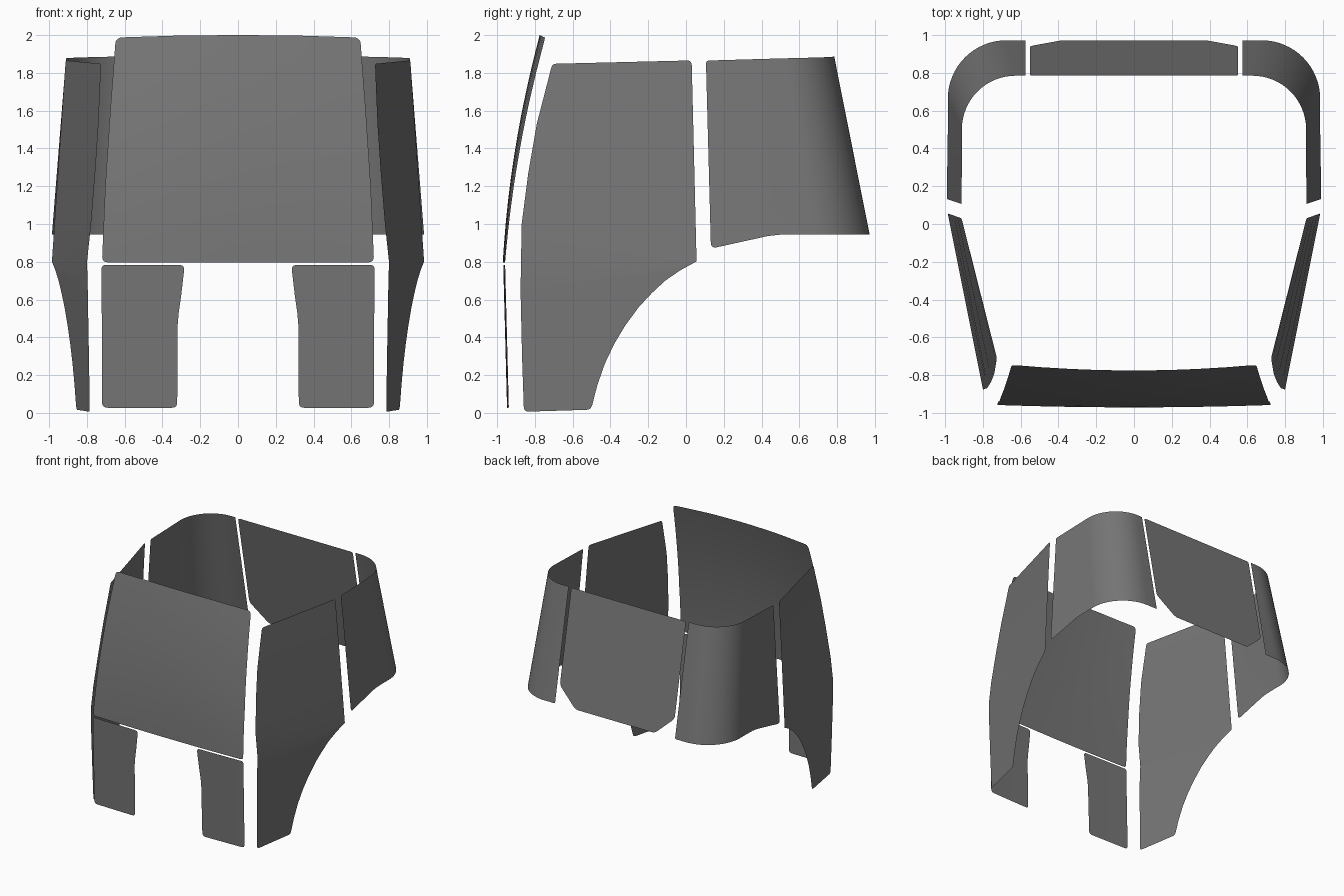
import bpy, bmesh, math
from mathutils import Vector

if "Cube" in bpy.data.objects:
    bpy.data.objects.remove(bpy.data.objects["Cube"])

# Dark tinted glass
glass = bpy.data.materials.new("dark_glass")
glass.diffuse_color = (0.18, 0.18, 0.18, 1)
glass.use_nodes = True
glass.node_tree.nodes["Principled BSDF"].inputs["Base Color"].default_value = glass.diffuse_color


def rounded(points):
    """Outline of (u, v, radius) points -> 2D points with rounded corners."""
    out = []
    n = len(points)
    for i, (u, v, r) in enumerate(points):
        p = Vector((u, v))
        if r == 0:
            out.append(p)
            continue
        a = p + (Vector(points[i - 1][:2]) - p).normalized() * r
        b = p + (Vector(points[(i + 1) % n][:2]) - p).normalized() * r
        for k in range(6):
            t = k / 5
            out.append(a * (1 - t) ** 2 + p * 2 * t * (1 - t) + b * t * t)
    return out


def pane(name, outline, place, u_cuts=(), v_cuts=(), side=1):
    """Flat outline, sliced where it bends, then bent into 3D by place(u, v)."""
    bm = bmesh.new()
    bm.faces.new([bm.verts.new((p.x, p.y, 0)) for p in rounded(outline)])
    for axis, cuts in (((1, 0, 0), u_cuts), ((0, 1, 0), v_cuts)):
        for c in cuts:
            bmesh.ops.bisect_plane(bm, geom=bm.verts[:] + bm.edges[:] + bm.faces[:],
                                   plane_co=Vector(axis) * c, plane_no=axis, dist=1e-5)
    for v in bm.verts:
        x, y, z = place(v.co.x, v.co.y)
        v.co = (x * side, y, z)
    bm.normal_update()
    # face the glass outwards
    if sum(f.normal.x * f.calc_center_median().x + f.normal.y * f.calc_center_median().y
           for f in bm.faces) < 0:
        bmesh.ops.reverse_faces(bm, faces=bm.faces[:])
    for f in bm.faces:
        f.smooth = True
    mesh = bpy.data.meshes.new(name)
    bm.to_mesh(mesh)
    bm.free()
    mesh.materials.append(glass)
    obj = bpy.data.objects.new(name, mesh)
    bpy.context.collection.objects.link(obj)
    return obj


def steps(a, b, n):
    return [a + (b - a) * (i + 0.5) / n for i in range(n)]


# Windshield: leans back and bows forward in the middle
def windshield(x, z):
    d = z - 0.8
    y = -0.97 + 0.0575 * d + 0.0875 * d * d + (x / 0.7) ** 2 * (0.012 + 0.023 * d)
    return x, y, z


pane("windshield",
     [(-0.72, 0.797, 0.03), (0.72, 0.797, 0.03), (0.703, 1.2, 0), (0.675, 1.62, 0),
      (0.647, 1.987, 0.035), (0.3, 1.998, 0), (0, 2.0, 0), (-0.3, 1.998, 0),
      (-0.647, 1.987, 0.035), (-0.675, 1.62, 0), (-0.703, 1.2, 0)],
     windshield, steps(-0.7, 0.7, 10), steps(0.83, 1.97, 10))


# Lower front panes
def lower(x, z):
    return x, -0.97 + 0.026 * (0.8 - z) + (x / 0.72) ** 2 * 0.012, z


# Side panes: tilted inwards to the front, and to the top above the widest line
def side_glass(y, z):
    d = max(0, z - 0.8)
    f = 0.956 + 0.0225 * min(z, 0.8) - 0.065 * d
    return f + y * (0.2 + 0.052 * d), y, z


# Rear corner panes: lofted between a lower and an upper rounded path
S1, S2, S3 = 0.5, 0.95, 1.08


def corner_path(s, x0, y0, y1, r):
    if s < S1:
        return Vector((x0, y0 + (y1 - r - y0) * s / S1))
    if s <= S2:
        a = (s - S1) / (S2 - S1) * math.pi / 2
        return Vector((x0 - r + r * math.cos(a), y1 - r + r * math.sin(a)))
    t = (s - S2) / (S3 - S2)
    return Vector((x0 - r + (0.575 - x0 + r) * t, y1))


def rear_corner(s, z):
    t = (z - 0.945) / 0.94
    low = corner_path(s, 0.985, 0.13, 0.972, 0.31)
    top = corner_path(s, 0.91, 0.105, 0.785, 0.285)
    p = low.lerp(top, t)
    return p.x, p.y, z


for tag, side in (("right", 1), ("left", -1)):
    pane("lower_front_pane_" + tag,
         [(0.322, 0.027, 0.03), (0.72, 0.027, 0.03), (0.722, 0.783, 0.02), (0.282, 0.783, 0.03),
          (0.301, 0.62, 0), (0.314, 0.53, 0), (0.319, 0.47, 0)],
         lower, steps(0.3, 0.7, 4), (), side)
    pane("side_pane_" + tag,
         [(-0.708, 1.848, 0.02), (0.03, 1.866, 0.025), (0.056, 0.802, 0), (-0.03, 0.755, 0),
          (-0.11, 0.7, 0), (-0.18, 0.635, 0), (-0.25, 0.56, 0), (-0.32, 0.465, 0),
          (-0.38, 0.365, 0), (-0.43, 0.26, 0), (-0.47, 0.145, 0), (-0.503, 0.017, 0.025),
          (-0.858, 0.006, 0.025), (-0.868, 0.3, 0), (-0.876, 0.65, 0), (-0.87, 1.0, 0),
          (-0.835, 1.27, 0), (-0.79, 1.53, 0)],
         side_glass, (), [0.3, 0.55, 0.8, 1.05, 1.3, 1.55, 1.75], side)
    pane("rear_corner_pane_" + tag,
         [(0, 0.87, 0.03), (0.283, 0.936, 0), (0.34, 0.943, 0), (0.42, 0.945, 0),
          (S3, 0.945, 0.01), (S3, 1.887, 0.01), (S2, 1.887, 0), (0, 1.865, 0.02)],
         rear_corner, [S1 + (S2 - S1) * i / 16 for i in range(17)], (1.4,), side)

# Rear pane: flat, leaning forward, lower corners cut off
pane("rear_pane",
     [(-0.38, 0.945, 0.03), (0.38, 0.945, 0.03), (0.55, 1.1, 0.03), (0.55, 1.885, 0.02),
      (-0.55, 1.885, 0.02), (-0.55, 1.1, 0.03)],
     lambda x, z: (x, 0.785 + 0.199 * (1.885 - z), z))
